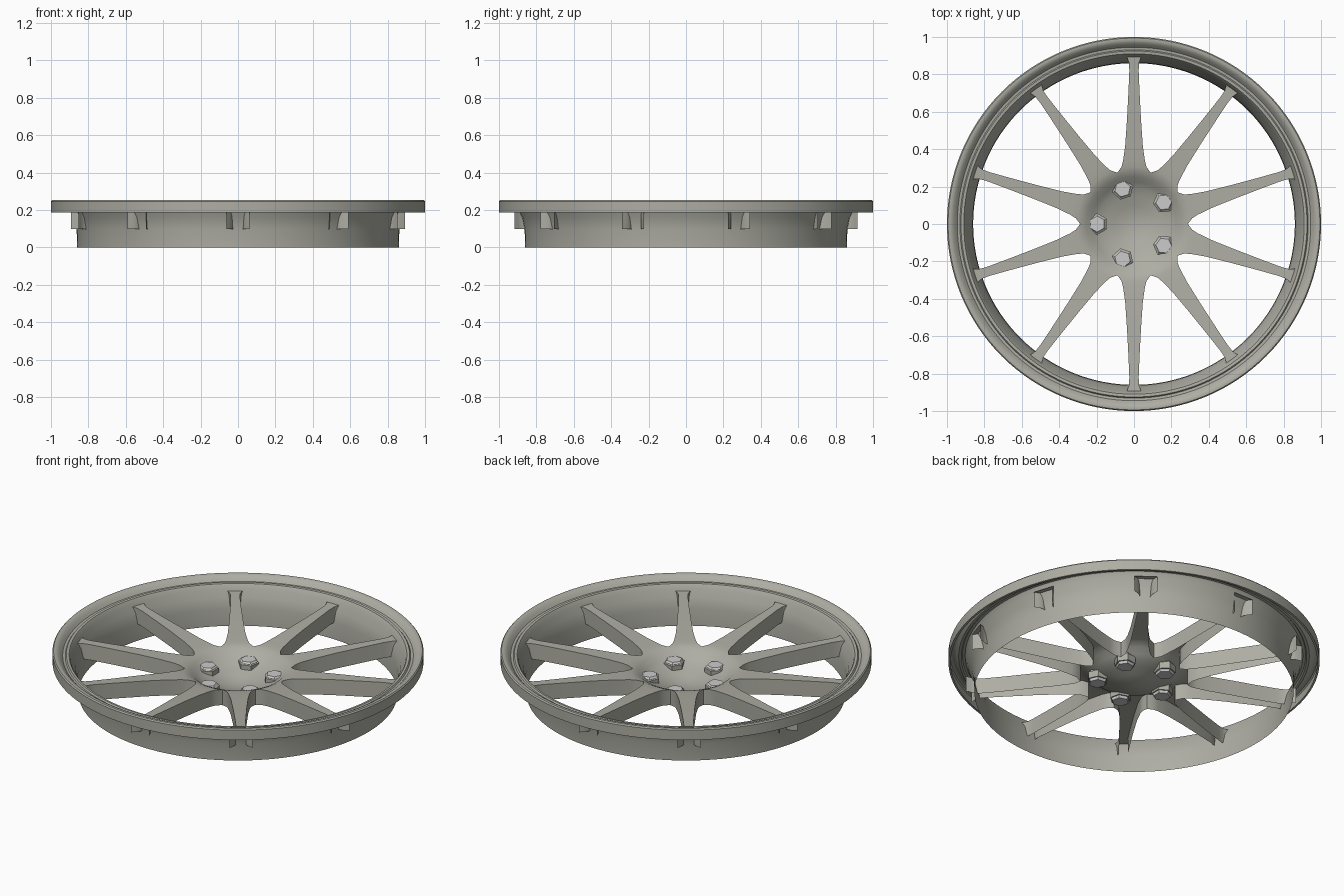
import bpy, bmesh
from math import sin, cos, pi, radians

if "Cube" in bpy.data.objects:
    bpy.data.objects.remove(bpy.data.objects["Cube"])


def finish(name, bm, angle=35, color=None):
    bmesh.ops.remove_doubles(bm, verts=bm.verts, dist=0.0005)
    bmesh.ops.recalc_face_normals(bm, faces=bm.faces)
    me = bpy.data.meshes.new(name)
    bm.to_mesh(me)
    bm.free()
    ob = bpy.data.objects.new(name, me)
    bpy.context.collection.objects.link(ob)
    bpy.ops.object.select_all(action='DESELECT')
    ob.select_set(True)
    bpy.context.view_layer.objects.active = ob
    bpy.ops.object.shade_smooth_by_angle(angle=radians(angle))
    if color:
        mat = bpy.data.materials.new(name)
        mat.diffuse_color = color
        mat.use_nodes = True
        mat.node_tree.nodes["Principled BSDF"].inputs["Base Color"].default_value = mat.diffuse_color
        me.materials.append(mat)
    return ob


def grid_faces(bm, rows):
    for a, b in zip(rows, rows[1:]):
        for i in range(len(a) - 1):
            bm.faces.new((a[i], a[i + 1], b[i + 1], b[i]))


def lathe(bm, profile, n, phase=0.0, cx=0.0, cy=0.0):
    rows = []
    for r, z in profile:
        rows.append([bm.verts.new((cx + r * cos(phase + 2 * pi * i / n),
                                   cy + r * sin(phase + 2 * pi * i / n), z))
                     for i in range(n + 1)])
    grid_faces(bm, rows)


GREY = (0.42, 0.42, 0.37, 1)

# rim: thin barrel, inner step, dished flange and outer lip
bm = bmesh.new()
lathe(bm, [(0.86, 0), (0.863, 0.1), (0.876, 0.16), (0.897, 0.2), (0.905, 0.222),
           (0.91, 0.228), (0.925, 0.23), (0.931, 0.222), (0.945, 0.224),
           (0.956, 0.236), (0.968, 0.248), (0.982, 0.254), (0.994, 0.253),
           (1.0, 0.246), (1.0, 0.187), (0.988, 0.186)], 128)
finish("rim", bm, 35, GREY)

# spokes and bowl-shaped hub: one shell repeated ten times
HUB = [(0.0, 0.04), (0.05, 0.043), (0.1, 0.056), (0.15, 0.073), (0.19, 0.087),
       (0.225, 0.108), (0.255, 0.134), (0.288, 0.149)]
SPOKE = [(0.305, 0.067, 0.153), (0.34, 0.058, 0.157), (0.42, 0.047, 0.163),
         (0.55, 0.038, 0.172), (0.7, 0.03, 0.18), (0.82, 0.025, 0.187),
         (0.862, 0.027, 0.189), (0.885, 0.035, 0.191), (0.902, 0.05, 0.192),
         (0.918, 0.062, 0.192)]
US = [-1, -0.6, -0.2, 0.2, 0.6, 1]
DEPTH = 0.092

bm = bmesh.new()
for k in range(10):
    a = pi / 2 + k * pi / 5

    def vert(r, t, z):
        return bm.verts.new((r * cos(a) - t * sin(a), r * sin(a) + t * cos(a), z))

    rows = [[vert(r * cos(u * pi / 10), r * sin(u * pi / 10), z) for u in US] for r, z in HUB]
    rows += [[vert(r, u * hw, z) for u in US] for r, hw, z in SPOKE]
    grid_faces(bm, rows)
    # side walls hanging below the spoke edges
    for side in (0, -1):
        top = [row[side] for row in rows[len(HUB) - 1:]]
        low = [bm.verts.new((v.co.x, v.co.y, v.co.z - DEPTH)) for v in top]
        grid_faces(bm, [top, low])
finish("spokes_and_hub", bm, 40, GREY)

# five hexagonal lug nuts, each in a small collar
nuts, collars = bmesh.new(), bmesh.new()
for k in range(5):
    a = pi + k * 2 * pi / 5
    x, y = 0.197 * cos(a), 0.197 * sin(a)
    lathe(nuts, [(0, 0.045), (0.046, 0.045), (0.05, 0.052), (0.05, 0.106),
                 (0.043, 0.115), (0, 0.115)], 6, a + pi / 6, x, y)
    lathe(collars, [(0.05, 0.06), (0.058, 0.06), (0.058, 0.1), (0.05, 0.104), (0.05, 0.06)],
          6, a + pi / 6, x, y)
finish("lug_nuts", nuts, 20, (0.6, 0.6, 0.6, 1))
finish("nut_collars", collars, 20, GREY)
